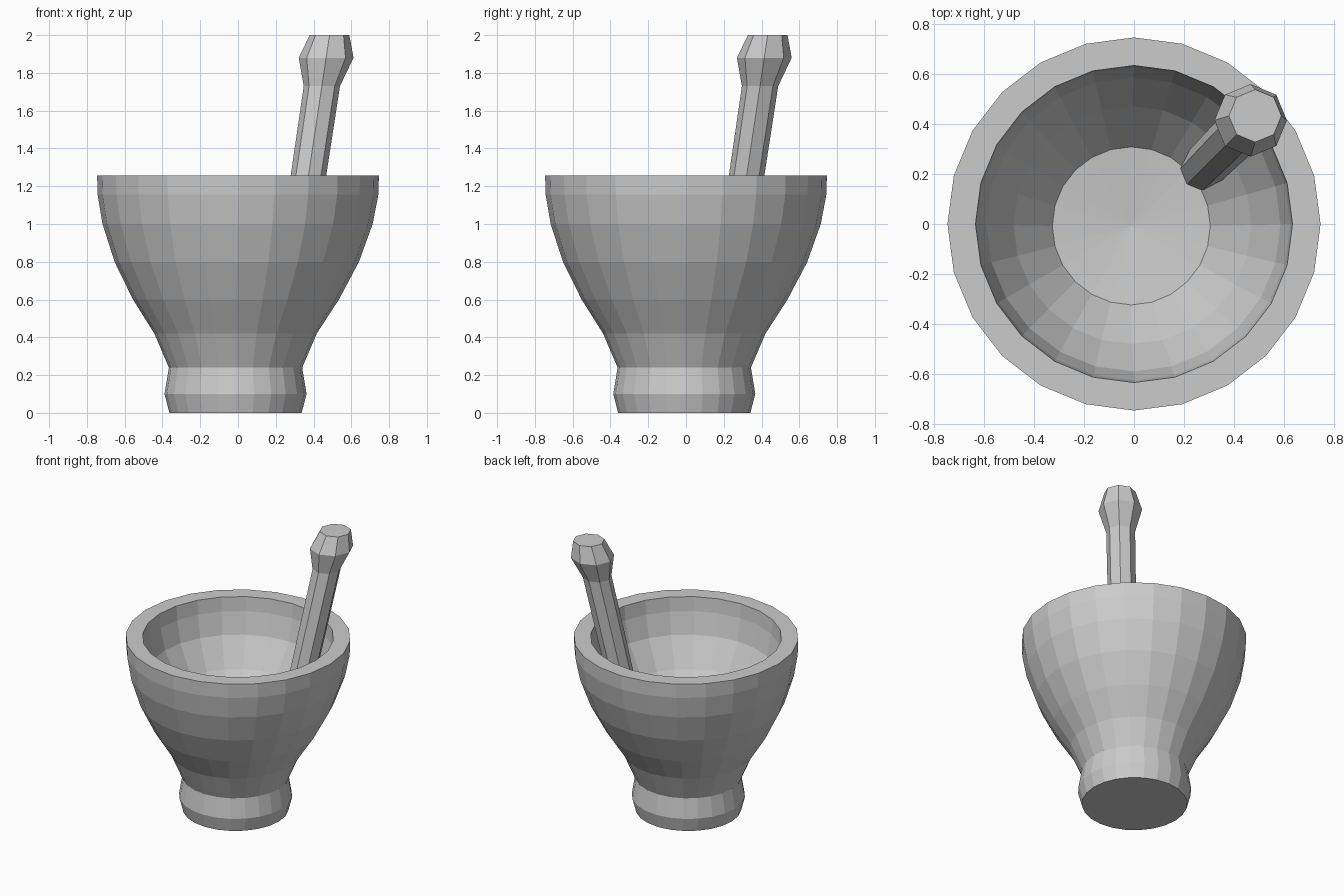
import bpy, bmesh
from math import cos, sin, tau

if "Cube" in bpy.data.objects:
    bpy.data.objects.remove(bpy.data.objects["Cube"])


def loft(name, rings, sides, tip=None):
    """Skin horizontal rings (z, radius, cx, cy); flat ends, or a fan to a tip at the last ring."""
    bm = bmesh.new()
    loops = [[bm.verts.new((cx + r * cos(tau * i / sides), cy + r * sin(tau * i / sides), z))
              for i in range(sides)] for z, r, cx, cy in rings]
    for a, b in zip(loops, loops[1:]):
        for i in range(sides):
            j = (i + 1) % sides
            bm.faces.new((a[i], a[j], b[j], b[i]))
    bm.faces.new(loops[0][::-1])
    if tip:
        t = bm.verts.new(tip)
        for i in range(sides):
            bm.faces.new((loops[-1][i], loops[-1][(i + 1) % sides], t))
    else:
        bm.faces.new(loops[-1])
    bmesh.ops.recalc_face_normals(bm, faces=bm.faces)
    mesh = bpy.data.meshes.new(name)
    bm.to_mesh(mesh)
    bm.free()
    obj = bpy.data.objects.new(name, mesh)
    bpy.context.collection.objects.link(obj)
    return obj


# Mortar: foot, outer wall, rim, inner wall and shallow floor (leans very slightly)
outer = [(0, .350), (.10, .376), (.24, .353), (.42, .430), (.60, .545),
         (.80, .647), (1.0, .715), (1.155, .743), (1.257, .746)]
inner = [(1.257, .634), (1.155, .625), (1.0, .588), (.80, .475), (.60, .316)]


def lean(z):
    return -.013 * min(1, max(0, (1.1 - z) / .6))


mortar = loft("mortar", [(z, r, lean(z), lean(z) * .7) for z, r in outer + inner],
              24, tip=(-.012, -.008, .57))

# Pestle: eight-sided leaning shaft with a flared knob
pestle_profile = [(.57, .088), (1.257, .094), (1.73, .096), (1.88, .145), (2.0, .105)]
pestle = loft("pestle", [(z, r, .444 + .15 * (z - 1.73), .392 + .15 * (z - 1.73))
                         for z, r in pestle_profile], 8)
